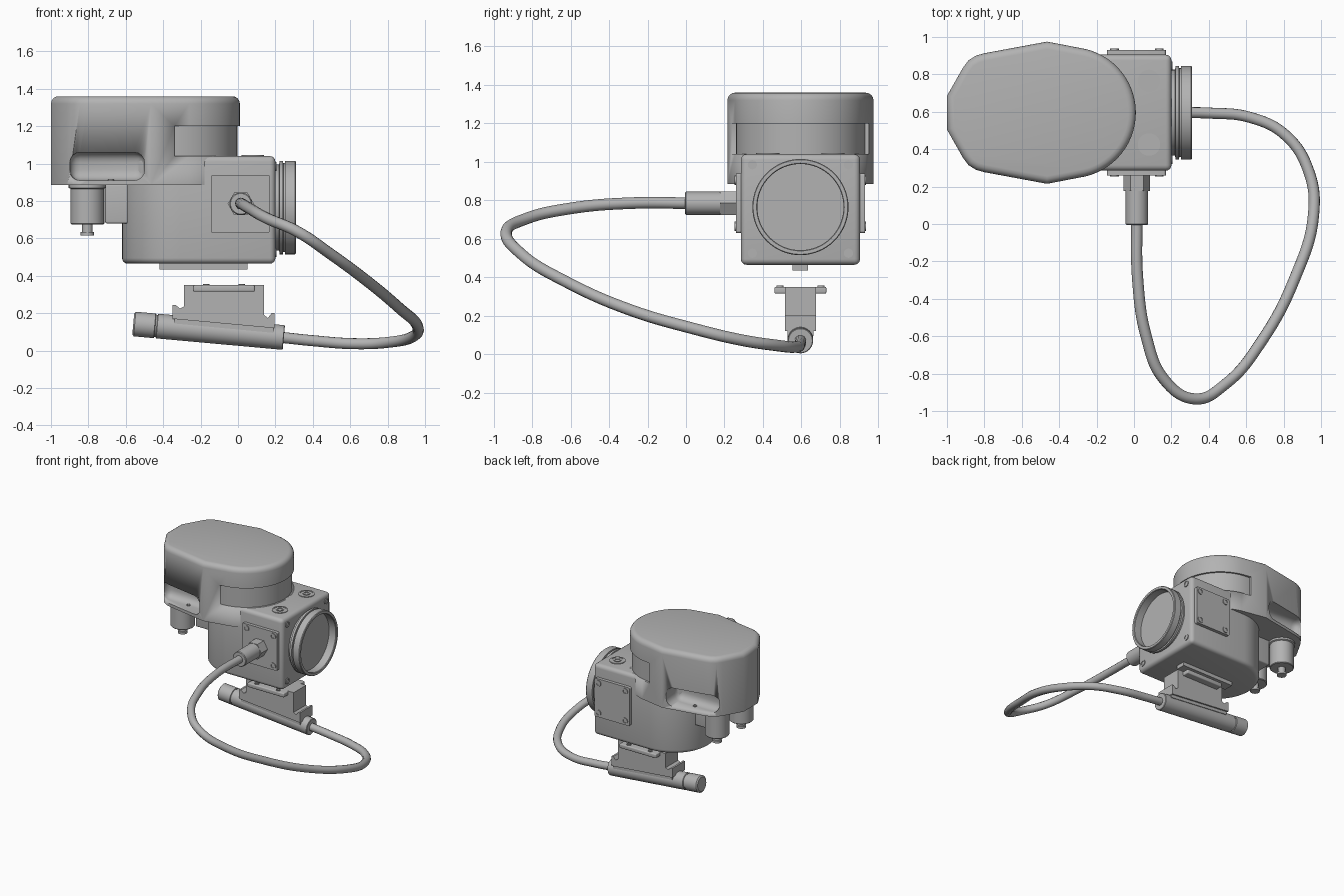
import bpy, bmesh, math
from mathutils import Vector

old = bpy.data.objects.get("Cube")
if old:
    bpy.data.objects.remove(old, do_unlink=True)

grey = bpy.data.materials.new("light_grey")
grey.use_nodes = True
grey.diffuse_color = (0.45, 0.45, 0.45, 1)
grey.node_tree.nodes["Principled BSDF"].inputs["Base Color"].default_value = (0.45, 0.45, 0.45, 1)

MID = 0.595    # depth of the instrument's symmetry plane
AXIS_Z = 0.765  # height of the lens axis


def activate(ob):
    bpy.ops.object.select_all(action='DESELECT')
    bpy.context.view_layer.objects.active = ob
    ob.select_set(True)


def finish(name, bm, smooth=True):
    bmesh.ops.recalc_face_normals(bm, faces=bm.faces)
    me = bpy.data.meshes.new(name)
    bm.to_mesh(me)
    bm.free()
    me.materials.append(grey)
    ob = bpy.data.objects.new(name, me)
    bpy.context.collection.objects.link(ob)
    if smooth:
        activate(ob)
        bpy.ops.object.shade_smooth_by_angle(angle=math.radians(32))
    return ob


def prism(name, outline, low, high, axis='z', bevel=0, which=None):
    """Extrude an outline along z (outline in x, y) or y (outline in x, z)."""
    bm = bmesh.new()
    place = (lambda a, b, h: (a, b, h)) if axis == 'z' else (lambda a, b, h: (a, h, b))
    face = bm.faces.new([bm.verts.new(place(a, b, low)) for a, b in outline])
    moved = bmesh.ops.extrude_face_region(bm, geom=[face])['geom']
    bmesh.ops.translate(bm, verts=[v for v in moved if isinstance(v, bmesh.types.BMVert)],
                        vec=place(0, 0, high - low))
    bmesh.ops.recalc_face_normals(bm, faces=bm.faces)
    if bevel:
        edges = [e for e in bm.edges if (which(e) if which else e.calc_face_angle() > 0.6)]
        bmesh.ops.bevel(bm, geom=edges, offset=bevel, segments=4, profile=0.5, affect='EDGES')
    return finish(name, bm)


def box(name, lo, hi, bevel=0):
    rect = [(lo[0], lo[1]), (hi[0], lo[1]), (hi[0], hi[1]), (lo[0], hi[1])]
    return prism(name, rect, lo[2], hi[2], bevel=bevel)


def lathe(name, profile, origin, direction, sides=40):
    """Turn (radius, height) points round an axis; both ends are closed."""
    bm = bmesh.new()
    q = Vector(direction).to_track_quat('Z', 'Y')
    rings = []
    for r, h in profile:
        rings.append([bm.verts.new(q @ Vector((r * math.cos(t), r * math.sin(t), h)) + Vector(origin))
                      for t in (2 * math.pi * i / sides for i in range(sides))])
    for a, b in zip(rings, rings[1:]):
        for i in range(sides):
            j = (i + 1) % sides
            bm.faces.new((a[i], a[j], b[j], b[i]))
    bm.faces.new(rings[0])
    bm.faces.new(rings[-1])
    return finish(name, bm)


def cut(target, cutter):
    cutter.hide_render = True
    mod = target.modifiers.new("cut", 'BOOLEAN')
    mod.operation, mod.solver, mod.object = 'DIFFERENCE', 'EXACT', cutter
    activate(target)
    bpy.ops.object.modifier_apply(modifier=mod.name)
    bpy.data.objects.remove(cutter, do_unlink=True)


def arc(cx, cy, r, start, end, n):
    return [(cx + r * math.cos(math.radians(start + (end - start) * i / n)),
             cy + r * math.sin(math.radians(start + (end - start) * i / n))) for i in range(n + 1)]


def screw(name, origin, direction, r=0.024):
    lathe(name, [(r, -0.01), (r, 0.006), (r * .65, 0.006), (r * .65, 0.001)], origin, direction, 20)


# Motor cover: faceted left half, round right end
half = [(-0.465, .38), (-0.80, .318), (-0.845, .305), (-0.885, .28), (-0.915, .24), (-1.0, .09)]
cover_outline = (arc(-0.34, MID, 0.35, -77, 77, 28) + [(x, MID + d) for x, d in half]
                 + [(x, MID - d) for x, d in reversed(half)])
cover = prism("motor_cover", cover_outline, 0.885, 1.36, bevel=0.04,
              which=lambda e: all(v.co.z > 1.3 for v in e.verts))
cut(cover, box("notch_cutter", (-0.34, 0, 1.04), (0.2, 1.2, 1.2)))
for side in (-1, 1):
    y1, y2 = sorted((MID + side * 0.21, MID + side * 0.5))
    cut(cover, box("pocket_cutter", (-0.9, y1, 0.91), (-0.5, y2, 1.06), bevel=0.055))
    screw("pocket_screw", (-0.68, MID + side * 0.26, 0.91), (0, 0, 1), 0.016)
prism("cover_neck", arc(-0.34, MID, 0.336, -92, 92, 32), 1.0, 1.24)

# Main housing: half-round left end, square right end
prism("main_housing", arc(-0.31, MID, 0.31, 90, 270, 28) + [(0.2, MID - .31), (0.2, MID + .31)],
      0.465, 1.04, bevel=0.03)
box("rear_step", (-0.71, MID - 0.13, 0.68), (-0.4, MID + 0.13, 0.89), bevel=0.01)
box("base_rail", (-0.42, MID - 0.04, 0.435), (0.05, MID + 0.04, 0.48))

# Lens port with grooves and a recessed window
lathe("lens_port", [(.23, 0), (.23, .02), (.25, .022), (.25, .04), (.238, .042), (.238, .05),
                    (.25, .052), (.25, .105), (.246, .11), (.228, .11), (.224, .105), (.224, .045)],
      (0.2, MID, AXIS_Z), (1, 0, 0), 64)
for dy in (-0.25, 0.25):
    for dz in (-0.23, 0.23):
        screw("port_screw", (0.2, MID + dy, AXIS_Z - 0.01 + dz), (1, 0, 0))

# Side plates with corner screws
for side in (-1, 1):
    y1, y2 = sorted((MID + side * 0.3, MID + side * 0.336))
    prism("side_plate", [(-0.145, 0.63), (0.17, 0.63), (0.17, 0.94), (-0.145, 0.94)], y1, y2,
          axis='y', bevel=0.012, which=lambda e: abs(e.verts[0].co.y - e.verts[1].co.y) > 0.01)
    for x in (-0.105, 0.135):
        for z in (0.665, 0.905):
            screw("plate_screw", (x, MID + side * 0.336, z), (0, side, 0))

# Top plugs
for dy in (-0.17, 0.17):
    lathe("top_plug", [(.06, -.01), (.06, .005), (.048, .005), (.048, .002), (.028, .002), (.028, .006),
                       (.02, .006), (.02, .001)], (0.08, MID + dy, 1.04), (0, 0, 1), 32)

# Posts under the cover
for dy in (-0.155, 0.155):
    lathe("post", [(.1, 0), (.1, .015), (.09, .02), (.09, .205), (.085, .21), (.028, .21),
                   (.028, .25), (.036, .252), (.036, .27)], (-0.805, MID + dy, 0.885), (0, 0, -1))

# Cable gland
lathe("gland_nut", [(.07, 0), (.07, .085)], (0.015, 0.262, 0.785), (0, -1, 0), 6)
lathe("gland_sleeve", [(.06, 0), (.06, .178), (.055, .183), (.034, .183)], (0.015, 0.178, 0.785), (0, -1, 0))

# Looping cable
path = [(.015, .05, .785), (.02, -.3, .785), (.065, -.6, .758), (.16, -.83, .705), (.32, -.935, .635),
        (.49, -.855, .52), (.68, -.63, .38), (.86, -.29, .23), (.96, .05, .13), (.935, .28, .075),
        (.81, .475, .045), (.62, .57, .037), (.4, .593, .053), (.22, .595, .072)]
curve = bpy.data.curves.new("cable", 'CURVE')
curve.dimensions = '3D'
curve.bevel_depth, curve.bevel_resolution, curve.resolution_u = 0.03, 4, 8
spline = curve.splines.new('BEZIER')
spline.bezier_points.add(len(path) - 1)
for p, co in zip(spline.bezier_points, path):
    p.co = co
    p.handle_left_type = p.handle_right_type = 'AUTO'
cable = bpy.data.objects.new("cable", curve)
bpy.context.collection.objects.link(cable)
curve.materials.append(grey)
activate(cable)
bpy.ops.object.convert(target='MESH')
bpy.ops.object.shade_smooth_by_angle(angle=math.radians(50))

# Tilted probe
start, end = Vector((-0.56, MID, 0.143)), Vector((0.245, MID, 0.07))
length = (end - start).length
lathe("probe", [(.055, 0), (.066, .008), (.066, .115), (.06, .118), (.06, .126), (.066, .129),
                (.066, length - .003), (.062, length), (.036, length)], start, end - start)

# Probe bracket: saddle block with hooked ends and a mounting flange
prism("bracket_block", [(-.29, .35), (-.29, .235), (-.31, .225), (-.335, .245), (-.35, .245), (-.35, .17),
                        (.195, .12), (.195, .2), (.18, .2), (.16, .175), (.14, .19), (.14, .35)],
      MID - 0.08, MID + 0.08, axis='y')
prism("bracket_saddle", [(-.34, .18), (-.34, .145), (.19, .095), (.19, .13)],
      MID - 0.068, MID + 0.068, axis='y')
box("bracket_flange", (-0.24, MID - 0.135, 0.315), (0.09, MID + 0.135, 0.35), bevel=0.008)
for x in (-0.17, 0.02):
    for dy in (-0.107, 0.107):
        screw("flange_screw", (x, MID + dy, 0.35), (0, 0, 1), 0.018)
